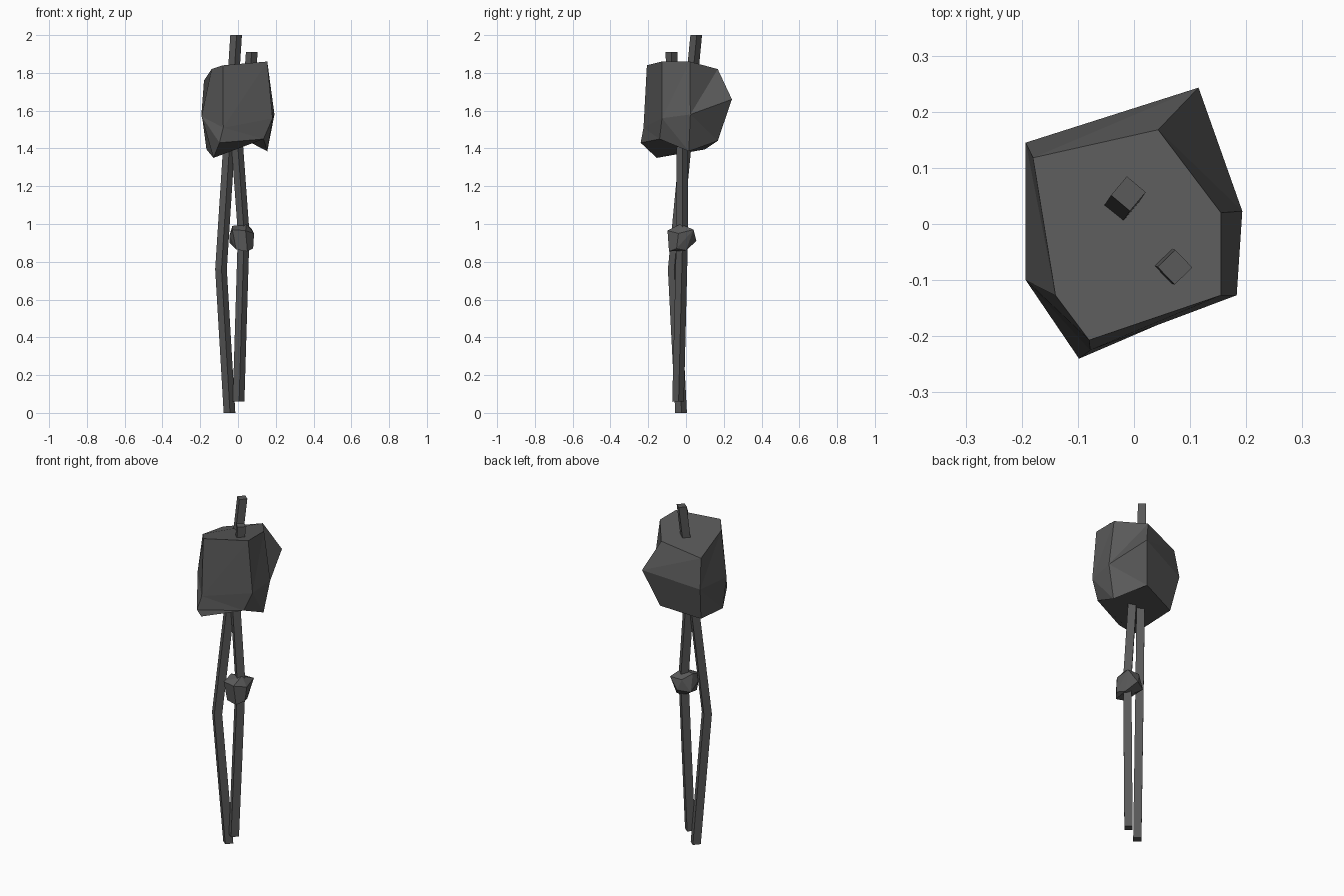
import bpy
import bmesh
import math
from mathutils import Vector

cube = bpy.data.objects.get("Cube")
if cube:
    bpy.data.objects.remove(cube)

grey = bpy.data.materials.new("dark_grey")
grey.use_nodes = True
colour = (0.1, 0.1, 0.1, 1)
grey.diffuse_color = colour
grey.node_tree.nodes["Principled BSDF"].inputs["Base Color"].default_value = colour


def finish(name, bm):
    bmesh.ops.recalc_face_normals(bm, faces=bm.faces[:])
    mesh = bpy.data.meshes.new(name)
    bm.to_mesh(mesh)
    bm.free()
    mesh.materials.append(grey)
    obj = bpy.data.objects.new(name, mesh)
    bpy.context.collection.objects.link(obj)
    return obj


def beam(name, path, radius=0.031, turn=5):
    """Square bar with level ends, following a bent path."""
    bm = bmesh.new()
    rings = []
    for point in path:
        ring = []
        for k in range(4):
            a = math.radians(turn + 90 * k)
            offset = Vector((math.cos(a), math.sin(a), 0)) * radius
            ring.append(bm.verts.new(Vector(point) + offset))
        rings.append(ring)
    for low, high in zip(rings, rings[1:]):
        for k in range(4):
            j = (k + 1) % 4
            bm.faces.new((low[k], low[j], high[j], high[k]))
    bm.faces.new(rings[0])
    bm.faces.new(rings[-1])
    return finish(name, bm)


def boulder(name, columns):
    """Faceted stone made from columns of top, middle and bottom corners."""
    bm = bmesh.new()
    cols = [[bm.verts.new(p) for p in col] for col in columns]
    for a, b in zip(cols, cols[1:] + cols[:1]):
        for end in (0, 2):
            bm.faces.new((a[1], b[end], a[end]))
            bm.faces.new((a[1], b[1], b[end]))
    for end in (0, 2):
        bm.faces.new([c[end] for c in cols])
    return finish(name, bm)


def pebble(name, points):
    """Small faceted stone wrapped around a few corners."""
    bm = bmesh.new()
    for p in points:
        bm.verts.new(p)
    result = bmesh.ops.convex_hull(bm, input=bm.verts[:])
    loose = [v for v in bm.verts if not v.link_faces]
    bmesh.ops.delete(bm, geom=loose, context='VERTS')
    bmesh.ops.dissolve_limit(bm, angle_limit=math.radians(6),
                             verts=bm.verts[:], edges=bm.edges[:])
    return finish(name, bm)


# Large stone head
boulder("large_stone", [
    [(.155, .02, 1.86), (.193, .023, 1.58), (.155, .015, 1.385)],
    [(.043, .168, 1.82), (.115, .243, 1.66), (.05, .168, 1.44)],
    [(-.18, .118, 1.76), (-.193, .145, 1.59), (-.167, .1, 1.395)],
    [(-.14, -.127, 1.82), (-.193, -.1, 1.57), (-.13, -.155, 1.35)],
    [(-.08, -.207, 1.84), (-.078, -.225, 1.51), (-.098, -.24, 1.43)],
    [(.155, -.127, 1.86), (.183, -.127, 1.56), (.135, -.14, 1.45)],
])

# Bent shafts; the long one passes right through the stone
beam("long_shaft", [(-.045, -.026, 0), (-.09, -.065, .76), (-.01, .054, 2)])
beam("short_shaft", [(.003, -.042, .06), (.03, -.02, .95), (-.01, -.02, 1.5)])
beam("top_stub", [(.05, -.07, 1.6), (.073, -.077, 1.91)], turn=-1)

# Small stone around the short shaft
pebble("small_stone", [
    (-.03, -.02, .99), (.045, -.03, 1.0), (-.045, -.05, .94),
    (-.03, -.09, .97), (.04, -.098, .965), (.085, -.04, .95),
    (.075, .04, .97), (0, .04, .97), (.02, .055, .91),
    (-.045, .02, .9), (-.01, -.085, .865), (.05, -.09, .855),
    (.08, -.05, .87), (.06, 0, .86), (0, 0, .87),
])
